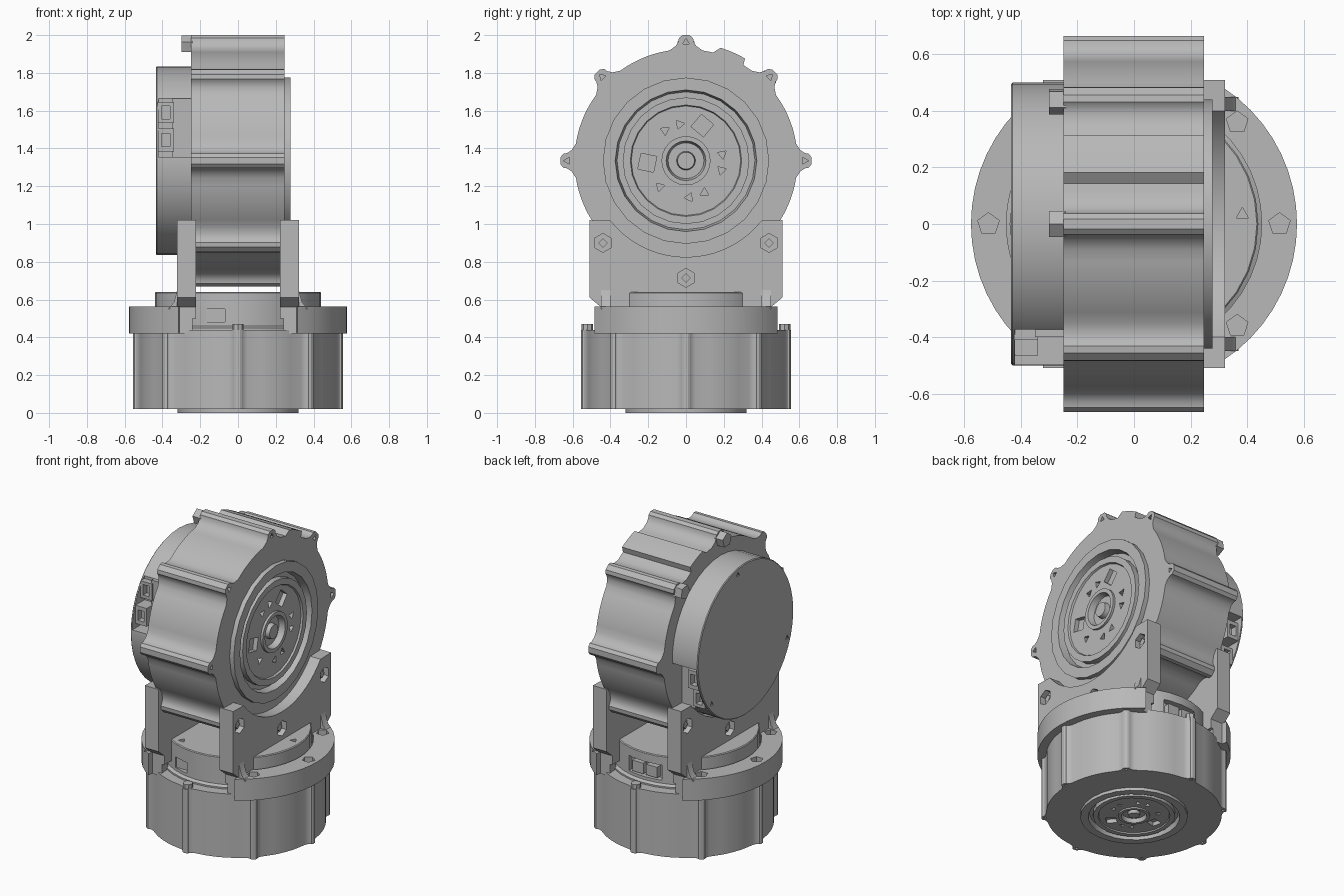
import bpy, bmesh
from math import sin, cos, radians
from mathutils import Matrix

cube = bpy.data.objects.get("Cube")
if cube:
    bpy.data.objects.remove(cube, do_unlink=True)

grey = bpy.data.materials.new("machined grey")
grey.use_nodes = True
COLOUR = (0.48, 0.48, 0.48, 1)
grey.diffuse_color = COLOUR
grey.node_tree.nodes["Principled BSDF"].inputs["Base Color"].default_value = COLOUR

# Frames: profile plane first, extrusion axis last
WORLD = Matrix.Identity(4)
MIRROR = Matrix.Diagonal((-1, 1, 1, 1))
ALONG_X = Matrix(((0, 0, 1, 0), (1, 0, 0, 0), (0, 1, 0, 0), (0, 0, 0, 1)))
ALONG_Y = Matrix(((1, 0, 0, 0), (0, 0, 1, 0), (0, 1, 0, 0), (0, 0, 0, 1)))
UPPER = Matrix.Translation((0, 0, 1.335)) @ ALONG_X
LOWER = Matrix.Diagonal((1, -1, -1, 1))


def arc(r, a0, a1, n, cx=0, cy=0):
    return [(cx + r * cos(radians(a0 + (a1 - a0) * i / n)),
             cy + r * sin(radians(a0 + (a1 - a0) * i / n))) for i in range(n + 1)]


def ngon(x, y, r, n, turn=90):
    return arc(r, turn, turn + 360, n, x, y)[:-1]


def rect(x0, x1, y0, y1):
    return [(x0, y0), (x1, y0), (x1, y1), (x0, y1)]


def polar(r, degrees):
    return r * cos(radians(degrees)), r * sin(radians(degrees))


def finish(name, bm, frame):
    bmesh.ops.transform(bm, matrix=frame, verts=bm.verts)
    bmesh.ops.recalc_face_normals(bm, faces=bm.faces)
    mesh = bpy.data.meshes.new(name)
    bm.to_mesh(mesh)
    bm.free()
    mesh.materials.append(grey)
    obj = bpy.data.objects.new(name, mesh)
    bpy.context.collection.objects.link(obj)
    return obj


def prisms(name, parts, frame=WORLD):
    """Each part is (outline, start, end) extruded along the frame's axis."""
    bm = bmesh.new()
    for outline, h0, h1 in parts:
        low = [bm.verts.new((x, y, h0)) for x, y in outline]
        high = [bm.verts.new((x, y, h1)) for x, y in outline]
        bm.faces.new(low)
        bm.faces.new(high)
        for i in range(len(low)):
            j = (i + 1) % len(low)
            bm.faces.new((low[i], low[j], high[j], high[i]))
    return finish(name, bm, frame)


def lathe(name, profile, frame, n=28):
    """Spin (radius, height) points, closing both ends with discs."""
    bm = bmesh.new()
    rings = [[bm.verts.new((x, y, h)) for x, y in ngon(0, 0, r, n)] for r, h in profile]
    for a, b in zip(rings, rings[1:]):
        for i in range(n):
            j = (i + 1) % n
            bm.faces.new((a[i], a[j], b[j], b[i]))
    bm.faces.new(rings[0])
    bm.faces.new(rings[-1])
    return finish(name, bm, frame)


def activate(obj):
    bpy.ops.object.select_all(action='DESELECT')
    obj.select_set(True)
    bpy.context.view_layer.objects.active = obj


def cut(obj, parts, frame):
    tool = prisms("cutter", parts, frame)
    tool.hide_render = True
    mod = obj.modifiers.new("cut", 'BOOLEAN')
    mod.operation, mod.solver, mod.object = 'DIFFERENCE', 'EXACT', tool
    activate(obj)
    bpy.ops.object.modifier_apply(modifier=mod.name)
    bpy.data.objects.remove(tool, do_unlink=True)


def lobed_outline(r, tip, width, port=False):
    """Round casing outline with eight screw lobes and an optional cable ridge."""
    lobe = [(-1.0, 0), (-.6, .25), (-.42, .55), (-.38, .8), (-.18, 1)]
    lobe += [(-d, h) for d, h in reversed(lobe)]
    points = []
    for k in range(8):
        for d, h in lobe:
            rad = r + (tip - r) * h
            a = radians(45 * k) + d * width / r
            points.append((rad * cos(a), rad * sin(a)))
        if port and k == 1:
            points += arc(r, 57, 59, 1) + arc(r + .035, 60, 73, 4) + arc(r, 76, 78, 1)
        else:
            points += arc(r, 45 * k + 13, 45 * k + 32, 5)
    return points


def output_face(name, frame, face, rise, size, back):
    """Stepped output ring, hub and bolt pattern standing on a casing face."""
    steps = [(.44, 1), (.375, 1), (.365, -.6), (.335, -.6), (.335, .7), (.295, .7),
             (.29, .3), (.13, .3), (.13, .8), (.105, .8), (.095, -.5), (.05, -.5),
             (.045, .5), (.02, .5)]
    profile = [(.02 * size, back), (.44 * size, back)]
    profile += [(r * size, face + h * rise) for r, h in steps]
    obj = lathe(name, profile, frame, 24)
    bolts = [(a, .195, .027, 3) for a in (10, 100, 125, 225, 275, 300, 345)]
    windows = [(a, .205, .06, 4) for a in (65, 183)]
    holes = []
    for a, radius, r, sides in bolts + windows:
        x, y = polar(radius * size, a)
        holes.append((ngon(x, y, r * size, sides, a + 30), face - .02, face + .05))
    cut(obj, holes, frame)


# Upper drive casing, axis along x
lobes = [45 * k for k in range(8)]
casing = prisms("upper_casing", [(lobed_outline(.59, .665, .09, True), -.25, .247)], UPPER)
cut(casing, [(ngon(0, 0, .435, 24), .18, .4)]
    + [(ngon(*polar(.628, a), .02, 3, a), .21, .3) for a in lobes], UPPER)
output_face("upper_output", UPPER, .247, .03, 1, .17)

# Tapered clips behind two of the lobes
for a in (45, 90):
    x, y = polar(.615, a)
    prisms("lobe_clip", [(ngon(x, y, .048, 5, a), -.3, -.24)], UPPER)

# Rear cover with cable ports on opposite sides
cover = lathe("rear_cover", [(.49, -.24), (.5, -.25), (.5, -.43), (.495, -.435)], UPPER, 40)
ports = [rect(-.6, -.37, .02, .33), rect(.37, .6, -.33, -.02)]
cut(cover, [(p, -.422, -.2) for p in ports]
    + [(ngon(*polar(.46, a), .018, 3), -.5, -.428) for a in (80, 200, 320)], UPPER)
for s in (-1, 1):
    for lo, hi, reach in ((.05, .17, .465), (.2, .31, .41)):
        socket = prisms("cable_socket", [(rect(s * .36, s * reach, -s * lo, -s * hi),
                                          -.425, -.34)], UPPER)
        mid = -s * (lo + hi) / 2
        cut(socket, [(rect(s * (reach - .04), s * .5, mid - .035, mid + .035),
                      -.405, -.36)], UPPER)
    prisms("socket_base", [(rect(s * .36, s * .40, -s * .02, -s * .33), -.35, -.24)], UPPER)

# Lower drive casing, axis pointing down
base = prisms("lower_casing", [(lobed_outline(.525, .555, .05), -.44, -.02)], LOWER)
cut(base, [(ngon(0, 0, .315, 24), -.08, .1)]
    + [(ngon(*polar(.533, a), .013, 3, a), -.05, .1) for a in lobes], LOWER)
output_face("lower_output", LOWER, -.02, .02, .73, -.09)
for a in lobes:
    prisms("rib_cap", [(ngon(*polar(.522, a), .03, 8), .42, .47)])

# Lower rear cover with a cable port at the front and back
collar = lathe("lower_cover", [(.46, .42), (.46, .45), (.44, .46), (.44, .635), (.435, .64)],
               WORLD, 32)
cut(collar, [(rect(-.17, -.07, -.5, -.40), .48, .55), (rect(-.12, .12, .39, .5), .48, .58)]
    + [(ngon(*polar(.385, a), .025, 3), .6, .7) for a in (5, 125, 245)], WORLD)
prisms("lower_socket", [(rect(-.09, -.01, .38, .43), .49, .56),
                        (rect(.01, .09, .38, .43), .49, .56)])

# Bracket halves: curved foot, cradle plate and gussets
foot = ([(.24, -.45), (.31, -.45)] + arc(.577, -57, 57, 18) + [(.31, .45), (.24, .45)]
        + arc(.452, 57, -57, 14))
edge = 90 - 51.5
cradle = ([(-.51, .61), (-.45, .56), (-.45, .5), (.45, .5), (.45, .56), (.51, .61), (.51, 1.02)]
          + arc(.51, -edge, -180 + edge, 18, 0, 1.335) + [(-.51, 1.02)])
for side, frame in (("left", WORLD), ("right", MIRROR)):
    flange = prisms(side + "_bracket_foot", [(foot, .42, .562)], frame)
    bolts = [(.515, 0), (.365, .36), (.365, -.36)]
    cut(flange, [(ngon(x, y, .04, 5), .525, .6) for x, y in bolts], frame)
    plate = prisms(side + "_bracket_plate", [(cradle, .222, .322)], frame @ ALONG_X)
    screws = [(-.44, .9), (.44, .9), (0, .715)]
    cut(plate, [(ngon(y, z, .05, 6), .285, .4) for y, z in screws], frame @ ALONG_X)
    prisms(side + "_plate_screws", [(ngon(y, z, .025, 4), .28, .305) for y, z in screws],
           frame @ ALONG_X)
    wedge = [(.31, .55), (.37, .55), (.34, .585), (.322, .65), (.31, .65)]
    prisms(side + "_gussets", [(wedge, -.45, -.4), (wedge, .4, .45)], frame @ ALONG_Y)

# Smooth curved walls, keep machined edges crisp
for obj in list(bpy.context.scene.objects):
    if obj.type == 'MESH' and obj.data.materials and obj.data.materials[0] == grey:
        activate(obj)
        bpy.ops.object.shade_smooth_by_angle(angle=radians(28))
